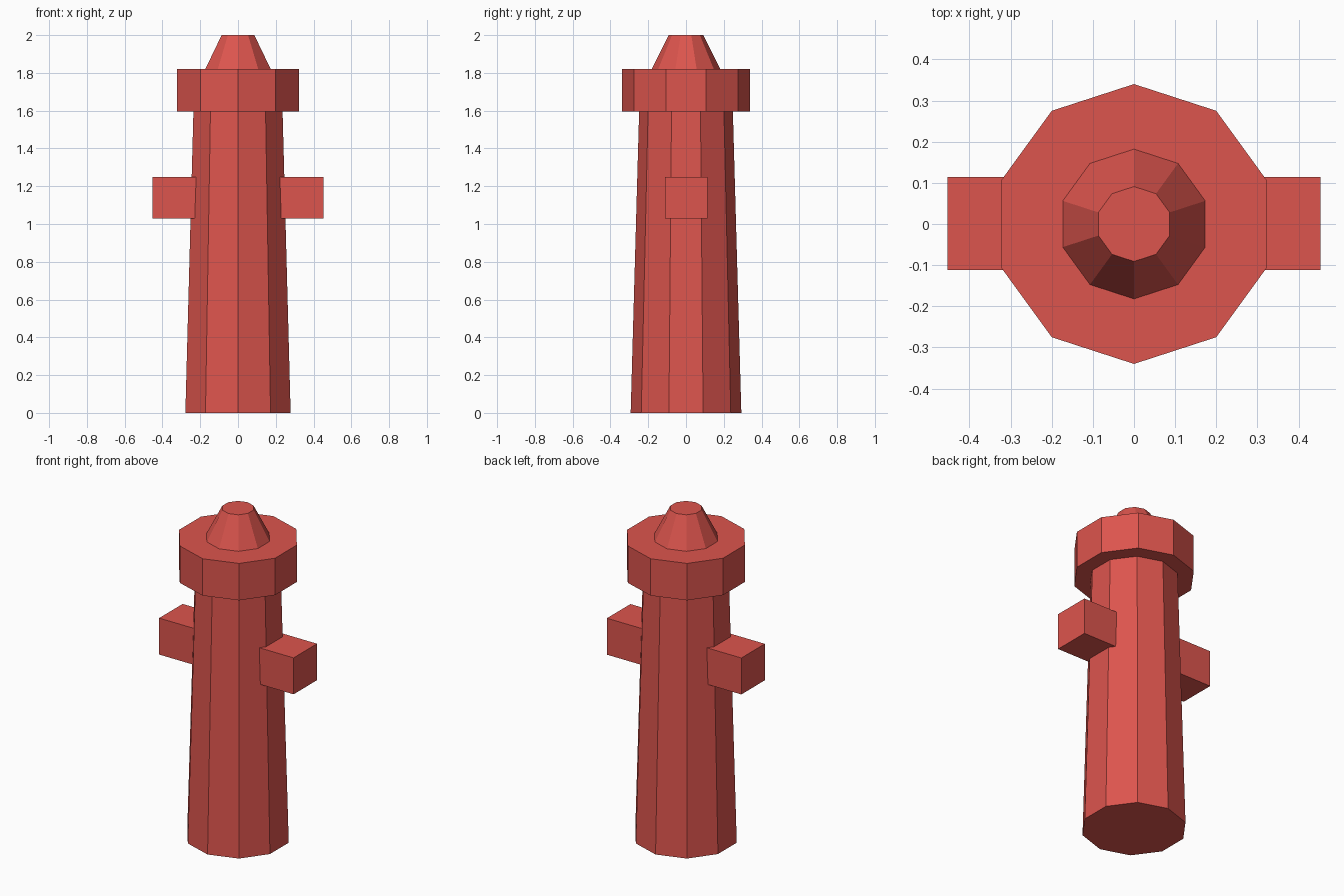
import bpy, math

if "Cube" in bpy.data.objects:
    bpy.data.objects.remove(bpy.data.objects["Cube"])

red = bpy.data.materials.new("red_paint")
red.diffuse_color = (0.72, 0.09, 0.075, 1)
red.use_nodes = True
red.node_tree.nodes["Principled BSDF"].inputs["Base Color"].default_value = red.diffuse_color
SIDES = 10


def make(name, verts, faces):
    mesh = bpy.data.meshes.new(name)
    mesh.from_pydata(verts, [], faces)
    mesh.materials.append(red)
    obj = bpy.data.objects.new(name, mesh)
    bpy.context.collection.objects.link(obj)
    return obj


def frustum(name, z0, r0, z1, r1):
    """Closed ten-sided tapered prism with a corner facing front and back."""
    verts = []
    for z, r in ((z0, r0), (z1, r1)):
        for i in range(SIDES):
            a = math.pi / 2 + math.tau * i / SIDES
            verts.append((r * math.cos(a), r * math.sin(a), z))
    n = SIDES
    faces = [(i, (i + 1) % n, n + (i + 1) % n, n + i) for i in range(n)]
    faces += [tuple(reversed(range(n))), tuple(range(n, 2 * n))]
    return make(name, verts, faces)


def box(name, x0, x1, y0, y1, z0, z1):
    verts = [(x, y, z) for x in (x0, x1) for y in (y0, y1) for z in (z0, z1)]
    faces = [(0, 1, 3, 2), (4, 6, 7, 5), (0, 4, 5, 1),
             (2, 3, 7, 6), (0, 2, 6, 4), (1, 5, 7, 3)]
    return make(name, verts, faces)


# Tapered barrel, wide collar and pointed top
frustum("barrel", 0, 0.293, 1.6, 0.248)
frustum("collar", 1.595, 0.34, 1.82, 0.34)
frustum("bonnet", 1.82, 0.182, 2.0, 0.091)

# Side outlets, mirrored across x
box("right_outlet", 0.19, 0.453, -0.112, 0.114, 1.028, 1.25)
box("left_outlet", -0.453, -0.19, -0.112, 0.114, 1.028, 1.25)
